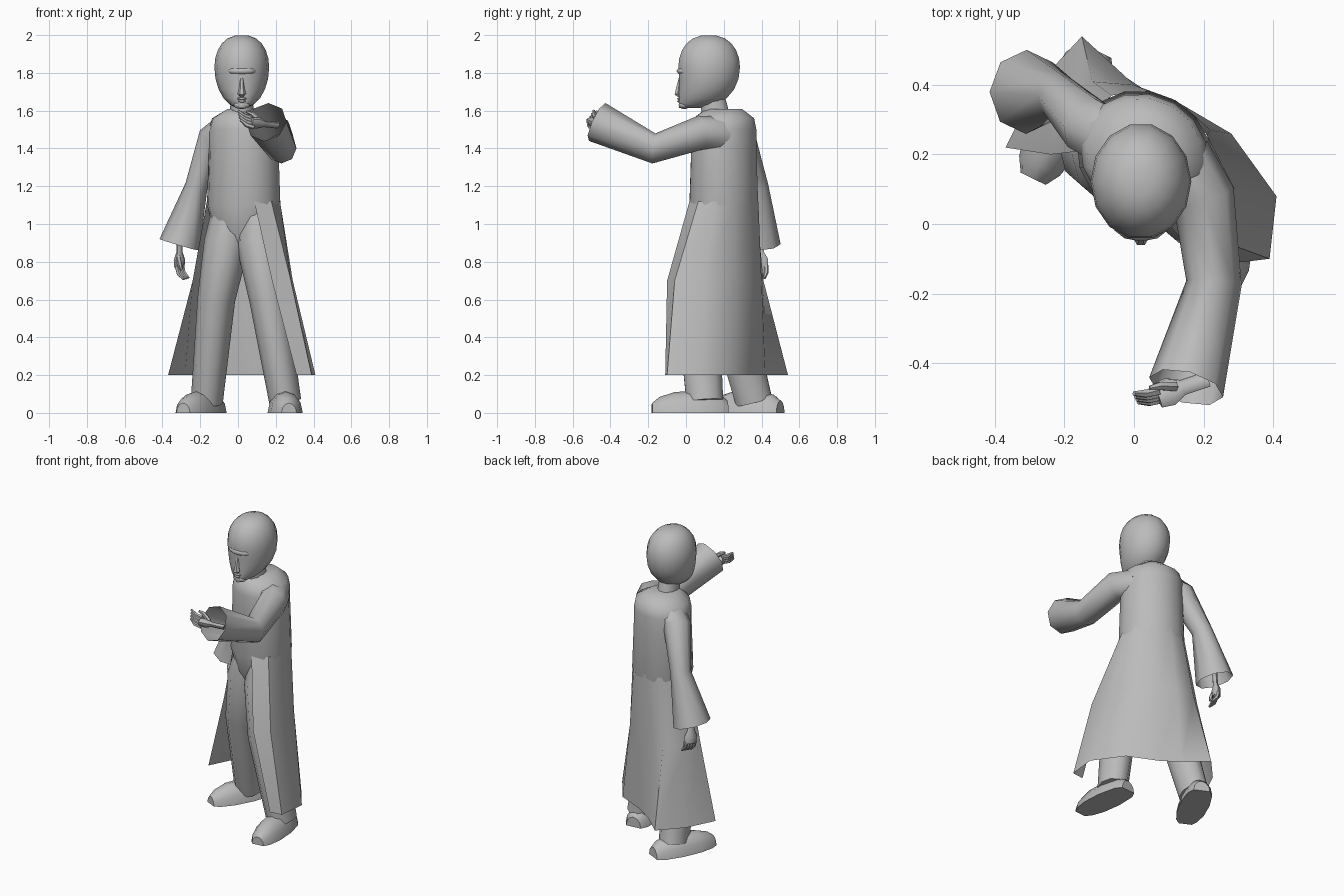
import bpy, bmesh
from math import sin, cos, pi, radians
from mathutils import Vector

cube = bpy.data.objects.get("Cube")
if cube:
    bpy.data.objects.remove(cube)

COLOUR = (.5, .5, .5, 1)
grey = bpy.data.materials.new("plain_grey")
grey.use_nodes = True
grey.diffuse_color = COLOUR
grey.node_tree.nodes["Principled BSDF"].inputs["Base Color"].default_value = COLOUR

X, Y, Z = Vector((1, 0, 0)), Vector((0, 1, 0)), Vector((0, 0, 1))
TURN = radians(-30)                            # the body is turned to its right
LEFT = Vector((cos(TURN), sin(TURN), 0))       # body's own sideways direction
FRONT = Vector((sin(TURN), -cos(TURN), 0))     # body's own facing direction
MIDDLE = Vector((.03, .2, 0))                  # body's upright axis


def finish(name, bm, angle=50):
    bmesh.ops.recalc_face_normals(bm, faces=bm.faces[:])
    mesh = bpy.data.meshes.new(name)
    bm.to_mesh(mesh)
    bm.free()
    mesh.materials.append(grey)
    mesh.shade_smooth()
    mesh.set_sharp_from_angle(angle=radians(angle))
    bpy.context.collection.objects.link(bpy.data.objects.new(name, mesh))


def loft(name, rows, closed=True, cap_end=True):
    """Skin a list of equally long point rows."""
    bm = bmesh.new()
    rings = [[bm.verts.new(point) for point in row] for row in rows]
    count = len(rings[0])
    for low, high in zip(rings, rings[1:]):
        for i in range(count if closed else count - 1):
            j = (i + 1) % count
            bm.faces.new((low[i], low[j], high[j], high[i]))
    if closed:
        bm.faces.new(rings[0])
        if cap_end:
            bm.faces.new(rings[-1])
    finish(name, bm)


def ellipse(centre, u, v, sides):
    angles = [2 * pi * i / sides for i in range(sides)]
    return [centre + u * cos(a) + v * sin(a) for a in angles]


def tube(name, points, widths, ref, depth=1, sides=8, grounded=False, cap_end=True):
    """Skin ellipses along a path; depth is their thickness relative to width."""
    points = [Vector(p) for p in points]
    rows = []
    for i, (point, width) in enumerate(zip(points, widths)):
        along = (points[min(i + 1, len(points) - 1)] - points[max(i - 1, 0)]).normalized()
        side = along.cross(ref).normalized()
        ring = ellipse(point, side * width, side.cross(along) * width * depth, sides)
        if grounded:
            for corner in ring:
                corner.z = max(corner.z, 0)
        rows.append(ring)
    loft(name, rows, cap_end=cap_end)


# Torso: height, half width, half depth
torso = [(.8, .07, .08), (.95, .16, .14), (1.1, .2, .18), (1.4, .19, .17),
         (1.5, .19, .17), (1.56, .17, .16), (1.61, .08, .1)]
loft("torso", [ellipse(MIDDLE + Z * z, LEFT * w, FRONT * d, 16) for z, w, d in torso])

# Open coat skirt, from right front edge round the back to left front edge
waist = []
for i in range(9):
    angle = radians(150 + 32 * i)
    waist.append(MIDDLE + LEFT * .2 * cos(angle) + FRONT * .18 * sin(angle) + Z * 1.12)
thigh = [(-.24, .2), (-.22, .33), (-.12, .41), (0, .4), (.11, .36),
         (.22, .27), (.29, .1), (.28, -.06), (.18, -.1)]
hem = [(-.37, .22), (-.28, .4), (-.15, .54), (-.02, .42), (.1, .34),
       (.28, .26), (.41, .08), (.39, -.1), (.31, -.11)]
loft("coat_skirt", [waist, [(x, y, .7) for x, y in thigh], [(x, y, .2) for x, y in hem]],
     closed=False)

# Trouser legs
LEG_WIDTHS = (.1, .12, .1, .085)
tube("left_leg", [(.1, .17, 1.1), (.11, .13, .9), (.16, .06, .6), (.25, .1, .06)],
     LEG_WIDTHS, Y, depth=1.2, sides=10)
tube("right_leg", [(-.03, .22, 1.1), (-.06, .2, .9), (-.115, .22, .6), (-.165, .36, .06)],
     LEG_WIDTHS, Y, depth=1.2, sides=10)


# Shoes, flat on the ground
def shoe(name, heel, toe):
    heel, toe = Vector(heel), Vector(toe)
    path = [heel.lerp(toe, f) for f in (0, .1, .4, .7, .9, 1)]
    tube(name, path, (.05, .075, .09, .085, .065, .04), Z, depth=1.3, sides=12, grounded=True)


shoe("left_shoe", (.23, .22, 0), (.27, -.18, 0))
shoe("right_shoe", (-.11, .5, 0), (-.29, .13, 0))

# Sleeves, open at the cuffs
tube("left_sleeve", [(.13, .18, 1.47), (.2, .08, 1.485), (.23, -.17, 1.4), (.15, -.47, 1.54)],
     (.1, .09, .08, .11), Z, cap_end=False)
tube("right_sleeve", [(-.07, .24, 1.5), (-.13, .28, 1.46), (-.22, .37, 1.2), (-.31, .38, .89)],
     (.08, .08, .06, .11), Y, depth=1.1, cap_end=False)


# Hands: palm, four bent fingers and a thumb
def hand(name, wrist, along, across, curl):
    wrist, along, across, curl = (Vector(v) for v in (wrist, along, across, curl))
    tube(name + "_palm", [wrist + along * d for d in (-.08, 0, .04, .08)],
         (.025, .025, .045, .04), curl, depth=.6)
    for i in range(4):
        base = wrist + along * .07 + across * .02 * (i - 1.5)
        knuckle = base + along * .04 + curl * .01
        tip = knuckle + along * .03 + curl * .03
        tube(f"{name}_finger_{i + 1}", (base, knuckle, tip), (.014, .013, .007), across, sides=6)
    base = wrist + along * .02 - across * .02
    knuckle = base + along * .04 - across * .02 + curl * .02
    tube(name + "_thumb", (base, knuckle, knuckle + along * .03 + curl * .01),
         (.015, .013, .007), curl, sides=6)


hand("left_hand", (.14, -.47, 1.53), (-.9, -.3, .1), (.2, -.4, -.8), (-.2, .3, .8))
hand("right_hand", (-.31, .39, .85), (0, .1, -1), (.4, .9, .1), (.9, -.4, 0))

# Neck
tube("neck", [(.02, .16, 1.56), (.02, .13, 1.72)], (.065, .055), Y, depth=1.2, sides=10)

# Head: flat-topped dome above the temples, narrowing below to a chin at the front
head = []
for step in range(11):
    lift = radians(-80 + 16 * step)
    size = cos(lift)
    if lift < 0:
        height, front, back = .22, -.04, -.04 + .33 * size ** .6
    else:
        size **= .8
        height, front, back = .17, .12 - .165 * size, .12 + .17 * size
    centre = Vector((.02, (front + back) / 2, 1.83 + height * sin(lift)))
    head.append(ellipse(centre, X * .145 * size, Y * (back - front) / 2, 14))
loft("head", head)


# Face details
def blob(name, place, size):
    bm = bmesh.new()
    bmesh.ops.create_icosphere(bm, subdivisions=2, radius=1)
    for v in bm.verts:
        v.co = [p + c * s for p, c, s in zip(place, v.co, size)]
    finish(name, bm)


tube("nose", [(.02, -.03, 1.77), (.02, -.04, 1.72), (.02, -.042, 1.69), (.02, -.03, 1.68)],
     (.01, .014, .022, .014), Y, sides=6)
blob("brow", (.02, -.005, 1.81), (.08, .045, .025))
blob("upper_lip", (.02, -.034, 1.664), (.028, .013, .007))
blob("lower_lip", (.02, -.034, 1.65), (.022, .013, .007))
blob("chin", (.02, -.01, 1.63), (.045, .03, .022))
